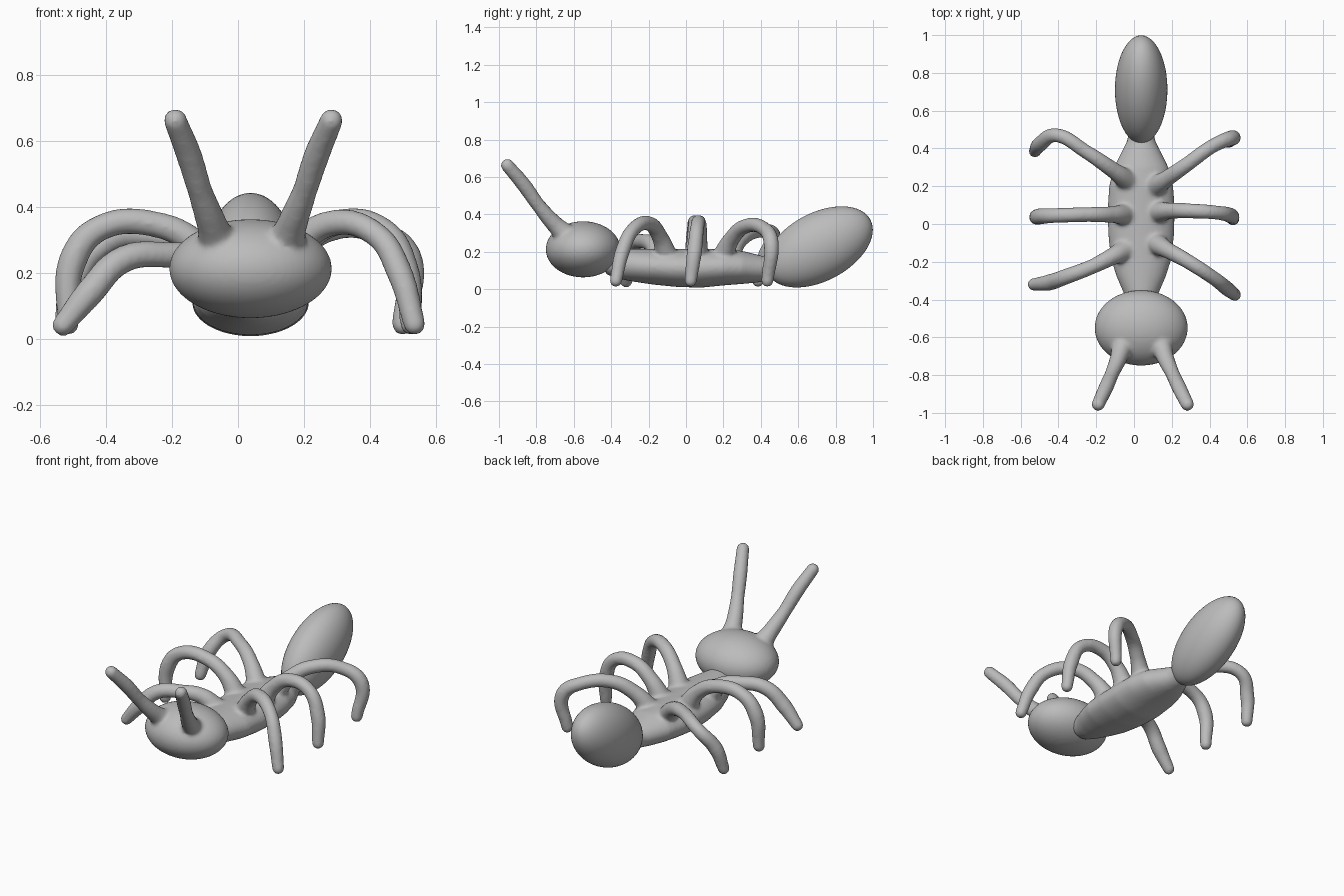
import bpy, bmesh, math
from mathutils import Matrix

if "Cube" in bpy.data.objects:
    bpy.data.objects.remove(bpy.data.objects["Cube"])

CX = 0.038  # body axis

grey = bpy.data.materials.new("plain grey")
grey.use_nodes = True
grey.diffuse_color = (0.5, 0.5, 0.5, 1)
grey.node_tree.nodes["Principled BSDF"].inputs["Base Color"].default_value = (0.5, 0.5, 0.5, 1)


def add_mesh(name, bm):
    bmesh.ops.recalc_face_normals(bm, faces=bm.faces[:])
    me = bpy.data.meshes.new(name)
    bm.to_mesh(me)
    bm.free()
    ob = bpy.data.objects.new(name, me)
    bpy.context.collection.objects.link(ob)
    return ob


def ellipsoid(name, centre, radii, tilt=0.0):
    bm = bmesh.new()
    bmesh.ops.create_uvsphere(bm, u_segments=48, v_segments=32, radius=1)
    m = (Matrix.Translation(centre) @ Matrix.Rotation(tilt, 4, 'X')
         @ Matrix.Diagonal((*radii, 1)))
    bmesh.ops.transform(bm, matrix=m, verts=bm.verts[:])
    return add_mesh(name, bm)


def loft(name, stations, sides=40):
    """Oval rings along y: (y, half width, bottom z, top z)."""
    bm = bmesh.new()
    rings = []
    for y, w, lo, hi in stations:
        ring = []
        for i in range(sides):
            a = math.tau * i / sides
            ring.append(bm.verts.new((CX + w * math.cos(a), y,
                                      (lo + hi) / 2 + (hi - lo) / 2 * math.sin(a))))
        rings.append(ring)
    for a, b in zip(rings, rings[1:]):
        for i in range(sides):
            j = (i + 1) % sides
            bm.faces.new((a[i], a[j], b[j], b[i]))
    bm.faces.new(rings[0])
    bm.faces.new(rings[-1])
    return add_mesh(name, bm)


def limb(name, points):
    """Smooth round tube through (x, y, z, radius) points with a rounded tip."""
    cu = bpy.data.curves.new(name, 'CURVE')
    cu.dimensions = '3D'
    cu.bevel_depth = 1
    cu.bevel_resolution = 5
    cu.resolution_u = 10
    cu.use_fill_caps = True
    sp = cu.splines.new('BEZIER')
    sp.bezier_points.add(len(points) - 1)
    for bp, (x, y, z, r) in zip(sp.bezier_points, points):
        bp.co = (x, y, z)
        bp.radius = r
        bp.handle_left_type = bp.handle_right_type = 'AUTO'
    tube = bpy.data.objects.new(name, cu)
    bpy.context.collection.objects.link(tube)
    bpy.context.view_layer.update()
    me = bpy.data.meshes.new_from_object(
        tube.evaluated_get(bpy.context.evaluated_depsgraph_get()))
    bpy.data.objects.remove(tube)
    bm = bmesh.new()
    bm.from_mesh(me)
    bmesh.ops.remove_doubles(bm, verts=bm.verts[:], dist=1e-5)
    end = [e for e in bm.edges if e.is_boundary]
    if end:
        bmesh.ops.holes_fill(bm, edges=end, sides=0)
    # Round cap at the tip
    x, y, z, r = points[-1]
    bmesh.ops.create_uvsphere(bm, u_segments=20, v_segments=12, radius=r,
                              matrix=Matrix.Translation((x, y, z)))
    return add_mesh(name, bm)


def finish(ob, parts=(), blend=8):
    """Join the parts, melt them into one skin and shade smooth."""
    bpy.ops.object.select_all(action='DESELECT')
    for o in (ob, *parts):
        o.select_set(True)
    bpy.context.view_layer.objects.active = ob
    if parts:
        bpy.ops.object.join()
        rm = ob.modifiers.new("melt", 'REMESH')
        rm.mode = 'VOXEL'
        rm.voxel_size = 0.01
        rm.use_smooth_shade = True
        sm = ob.modifiers.new("soften", 'SMOOTH')
        sm.factor = 0.5
        sm.iterations = blend
    ob.data.materials.clear()
    ob.data.materials.append(grey)
    bpy.ops.object.shade_smooth()


# Thorax, tapering at the neck and waist
thorax = loft("thorax", [
    (-0.43, 0.07, 0.08, 0.20), (-0.36, 0.095, 0.055, 0.215), (-0.28, 0.13, 0.04, 0.215),
    (-0.18, 0.162, 0.025, 0.215), (-0.05, 0.175, 0.012, 0.215), (0.08, 0.178, 0.008, 0.215),
    (0.2, 0.17, 0.02, 0.215), (0.3, 0.145, 0.028, 0.205), (0.38, 0.105, 0.035, 0.185),
    (0.44, 0.075, 0.045, 0.17), (0.52, 0.06, 0.07, 0.16)])

# Six legs, each posed a little differently
legs = [
    limb("left_front_leg", [
        (0.11, -0.10, 0.17, 0.06), (0.18, -0.14, 0.28, 0.044), (0.28, -0.195, 0.35, 0.040),
        (0.42, -0.285, 0.315, 0.038), (0.49, -0.34, 0.2, 0.040), (0.535, -0.375, 0.045, 0.034)]),
    limb("left_middle_leg", [
        (0.12, 0.06, 0.17, 0.06), (0.19, 0.07, 0.28, 0.044), (0.29, 0.07, 0.35, 0.040),
        (0.44, 0.06, 0.33, 0.038), (0.51, 0.045, 0.2, 0.042), (0.525, 0.025, 0.045, 0.034)]),
    limb("left_rear_leg", [
        (0.10, 0.19, 0.16, 0.06), (0.18, 0.245, 0.27, 0.044), (0.28, 0.315, 0.335, 0.040),
        (0.42, 0.415, 0.325, 0.038), (0.515, 0.455, 0.25, 0.042), (0.50, 0.435, 0.045, 0.034)]),
    limb("right_front_leg", [
        (-0.05, -0.14, 0.17, 0.06), (-0.12, -0.175, 0.235, 0.046), (-0.22, -0.225, 0.255, 0.040),
        (-0.35, -0.275, 0.24, 0.042), (-0.45, -0.31, 0.14, 0.044), (-0.53, -0.32, 0.042, 0.034)]),
    limb("right_middle_leg", [
        (-0.04, 0.05, 0.17, 0.06), (-0.12, 0.05, 0.28, 0.044), (-0.24, 0.05, 0.345, 0.040),
        (-0.42, 0.045, 0.335, 0.040), (-0.50, 0.04, 0.24, 0.044), (-0.515, 0.03, 0.045, 0.034)]),
    limb("right_rear_leg", [
        (-0.02, 0.22, 0.16, 0.06), (-0.11, 0.285, 0.26, 0.044), (-0.25, 0.38, 0.31, 0.038),
        (-0.41, 0.47, 0.285, 0.038), (-0.495, 0.425, 0.18, 0.042), (-0.525, 0.385, 0.045, 0.034)]),
]
finish(thorax, legs)

# Head with two raised feelers
head = ellipsoid("head", (CX, -0.55, 0.213), (0.247, 0.2, 0.15))
feelers = [limb(side + "_feeler", [
    (CX + s * 0.10, -0.62, 0.27, 0.065), (CX + s * 0.125, -0.70, 0.345, 0.047),
    (CX + s * 0.165, -0.79, 0.45, 0.038), (CX + s * 0.20, -0.865, 0.555, 0.040),
    (CX + s * 0.245, -0.955, 0.662, 0.036)])
    for side, s in (("left", 1), ("right", -0.93))]
finish(head, feelers)

# Abdomen, tilted upward to the rear
abdomen = ellipsoid("abdomen", (CX, 0.712, 0.226), (0.139, 0.31, 0.182), math.radians(28))
finish(abdomen)
